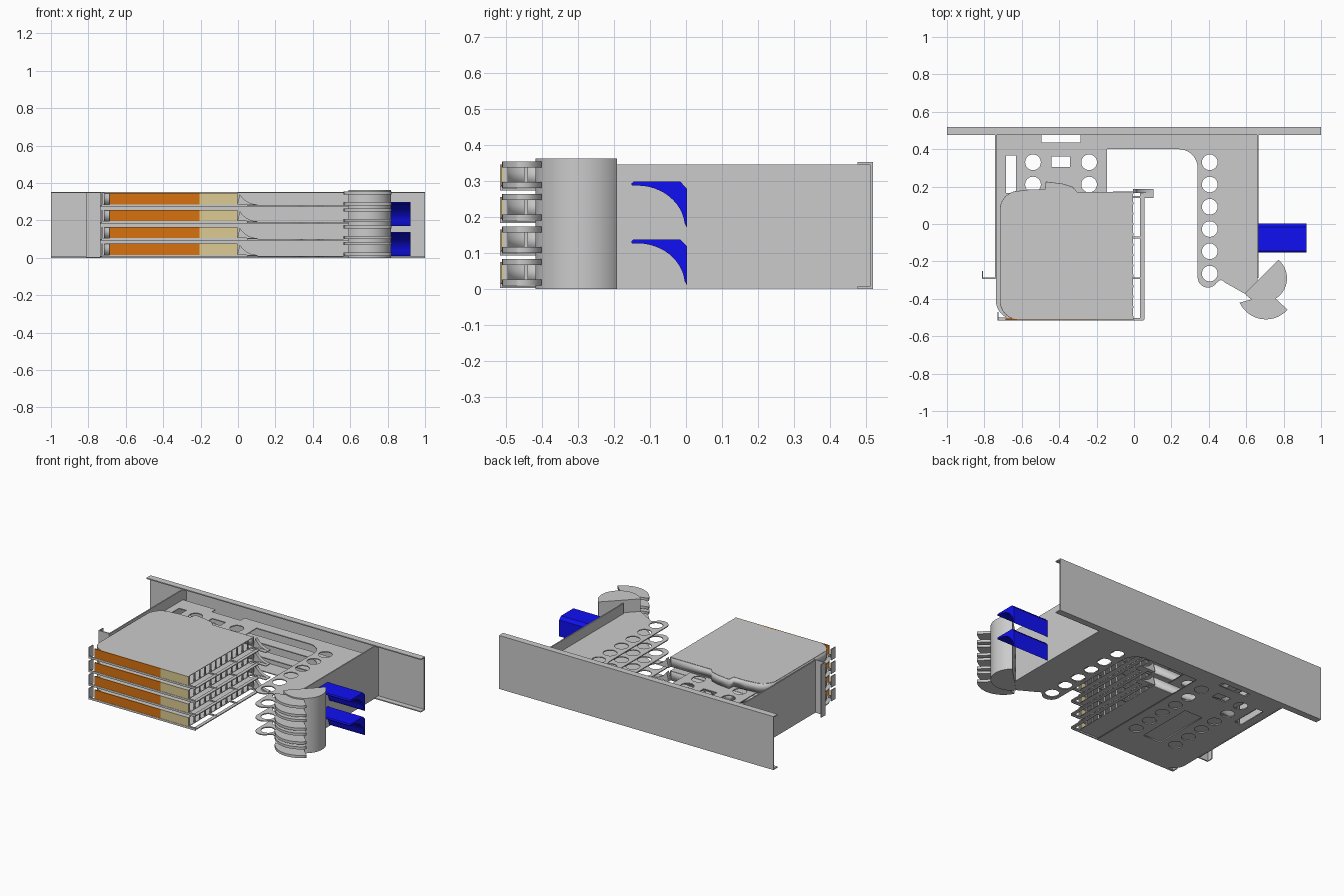
import bpy, bmesh
from math import sin, cos, radians
from mathutils import Matrix

if "Cube" in bpy.data.objects:
    bpy.data.objects.remove(bpy.data.objects["Cube"])

LEVELS = [0.006 + 0.09 * k for k in range(4)]


def material(name, rgb):
    m = bpy.data.materials.new(name)
    m.diffuse_color = (*rgb, 1)
    m.use_nodes = True
    m.node_tree.nodes["Principled BSDF"].inputs["Base Color"].default_value = m.diffuse_color
    return m


ORANGE = material("orange", (0.68, 0.17, 0.005))
BEIGE = material("beige", (0.72, 0.60, 0.29))
BLUE = material("blue", (0.005, 0.005, 0.9))


def add(name, mesh, mat=None):
    ob = bpy.data.objects.new(name, mesh)
    bpy.context.collection.objects.link(ob)
    if mat:
        mesh.materials.append(mat)
    return ob


def smooth(ob):
    bpy.ops.object.select_all(action='DESELECT')
    ob.select_set(True)
    bpy.context.view_layer.objects.active = ob
    bpy.ops.object.shade_smooth_by_angle(angle=radians(30))


def boxes(name, spans, mat=None):
    # spans are (x0, x1, y0, y1, z0, z1)
    bm = bmesh.new()
    for x0, x1, y0, y1, z0, z1 in spans:
        mx = Matrix.Translation(((x0 + x1) / 2, (y0 + y1) / 2, (z0 + z1) / 2)) \
            @ Matrix.Diagonal((x1 - x0, y1 - y0, z1 - z0, 1))
        bmesh.ops.create_cube(bm, size=1, matrix=mx)
    me = bpy.data.meshes.new(name)
    bm.to_mesh(me)
    bm.free()
    return add(name, me, mat)


def arc(cx, cy, r, a0, a1, n=10):
    return [(cx + r * cos(radians(a0 + (a1 - a0) * i / n)),
             cy + r * sin(radians(a0 + (a1 - a0) * i / n))) for i in range(n + 1)]


def rect(x0, x1, y0, y1):
    return [(x0, y0), (x1, y0), (x1, y1), (x0, y1)]


def plate(name, loops, z0, z1):
    # flat sheet; loops after the first are holes
    cu = bpy.data.curves.new(name, 'CURVE')
    cu.dimensions = '2D'
    cu.fill_mode = 'BOTH'
    cu.extrude = (z1 - z0) / 2
    for loop in loops:
        s = cu.splines.new('POLY')
        s.points.add(len(loop) - 1)
        for p, (x, y) in zip(s.points, loop):
            p.co = (x, y, 0, 1)
        s.use_cyclic_u = True
    tmp = bpy.data.objects.new(name + "_tmp", cu)
    bpy.context.collection.objects.link(tmp)
    bpy.context.view_layer.update()
    me = bpy.data.meshes.new_from_object(tmp)
    bpy.data.objects.remove(tmp)
    me.materials.clear()
    me.transform(Matrix.Translation((0, 0, (z0 + z1) / 2)))
    return add(name, me)


def prism(name, pts, to3d, d0, d1, mat=None):
    # solid prism from a profile, to3d maps (u, v, depth) to space
    bm = bmesh.new()
    a = [bm.verts.new(to3d(u, v, d0)) for u, v in pts]
    b = [bm.verts.new(to3d(u, v, d1)) for u, v in pts]
    bm.faces.new(a)
    bm.faces.new(b[::-1])
    for i in range(len(pts)):
        j = (i + 1) % len(pts)
        bm.faces.new((a[i], b[i], b[j], a[j]))
    bmesh.ops.recalc_face_normals(bm, faces=bm.faces)
    me = bpy.data.meshes.new(name)
    bm.to_mesh(me)
    bm.free()
    return add(name, me, mat)


def wall(name, pts, z0, z1, t=0.005):
    # upright sheet following an open path
    n = len(pts)
    me = bpy.data.meshes.new(name)
    me.from_pydata([(x, y, z0) for x, y in pts] + [(x, y, z1) for x, y in pts], [],
                   [(i, i + 1, n + i + 1, n + i) for i in range(n - 1)])
    ob = add(name, me)
    mod = ob.modifiers.new("thickness", 'SOLIDIFY')
    mod.thickness = t
    mod.offset = 0
    return ob


# back channel with top and bottom flanges
boxes("back_channel", [(-1, 1, 0.510, 0.518, 0, 0.352),
                       (-1, 1, 0.475, 0.512, 0, 0.007),
                       (-1, 1, 0.475, 0.512, 0.345, 0.352)])

# side walls, with the folded mounting ear on the left one
boxes("left_wall", [(-0.742, -0.734, -0.29, 0.512, 0.002, 0.346),
                    (-0.812, -0.734, -0.294, -0.286, 0.002, 0.350),
                    (-0.812, -0.806, -0.29, -0.25, 0.002, 0.350)])
boxes("right_wall", [(0.657, 0.665, -0.29, 0.512, 0.002, 0.346)])

# shelf outline and its holes
row = [0.33 - 0.119 * i for i in range(6)]
shelf = ([(-0.738, 0.475), (-0.495, 0.475), (-0.495, 0.435), (-0.285, 0.435), (-0.285, 0.475),
          (0.66, 0.475), (0.66, -0.33), (0.59, -0.372)]
         + [(0.49, -0.315)] + arc(0.465, -0.32, 0.02, 20, 160, 6)
         + arc(0.395, -0.285, 0.055, -30, -180)
         + arc(0.24, 0.30, 0.10, 0, 90) + [(-0.145, 0.40), (-0.145, -0.51)]
         + arc(-0.638, -0.41, 0.10, 270, 180))
holes = [arc(x, y, 0.042, 0, 345, 23) for x in (0.405, -0.54, -0.24) for y in row]
holes += [rect(-0.685, -0.632, 0.165, 0.365), rect(-0.44, -0.342, 0.305, 0.36),
          rect(-0.455, -0.325, -0.30, 0.08)]

# cassette cover outline, from back right round to front left
rim = ([(-0.005, 0.17), (-0.305, 0.17), (-0.33, 0.197), (-0.38, 0.213), (-0.47, 0.225),
        (-0.475, 0.182), (-0.56, 0.182)]
       + arc(-0.615, 0.075, 0.10, 90, 180) + arc(-0.615, -0.41, 0.10, 180, 270))
cover = rim + [(-0.005, -0.51)]
fan = arc(0.705, -0.355, 0.155, 205, 318, 14) + [(0.76, -0.40), (0.64, -0.40)]

for k, z in enumerate(LEVELS, 1):
    top = z + 0.069
    plate(f"shelf_{k}", [shelf] + holes, z - 0.003, z + 0.003)
    # cassette body
    plate(f"cassette_floor_{k}", [cover], z + 0.006, z + 0.010)
    plate(f"cassette_cover_{k}", [cover], top - 0.004, top)
    smooth(wall(f"cassette_wall_{k}", rim, z + 0.008, top - 0.002))
    # front sill and coloured label panels
    boxes(f"front_sill_{k}", [(-0.73, 0.05, -0.515, -0.507, z - 0.003, z + 0.010),
                              (-0.73, -0.724, -0.515, -0.47, z - 0.003, top),
                              (-0.73, -0.60, -0.510, -0.500, z - 0.003, z + 0.003)])
    boxes(f"orange_panel_{k}", [(-0.687, -0.205, -0.513, -0.505, z + 0.010, top)], ORANGE)
    boxes(f"beige_panel_{k}", [(-0.205, -0.003, -0.513, -0.505, z + 0.010, top)], BEIGE)
    # open port row on the right side
    ports = [(-0.010, -0.004, y, y + 0.012, z + 0.008, top)
             for y in [-0.505 + 0.0555 * i for i in range(13)]]
    boxes(f"port_row_{k}", ports)
    # outer cable rail with cross bars
    rail = [(0.033, 0.055, -0.51, 0.165, z + 0.004, z + 0.010)]
    rail += [(-0.008, 0.045, y - 0.005, y + 0.005, z + 0.004, z + 0.012)
             for y in (0.145, -0.072, -0.29, -0.507)]
    boxes(f"cable_rail_{k}", rail)
    # curved latch behind the rail
    latch = [(-0.005, z + 0.004), (0.105, z + 0.004), (0.105, z + 0.009)] \
        + arc(0.105, z + 0.119, 0.11, 270, 210, 6)
    prism(f"latch_{k}", latch, lambda u, v, d: (u, d, v), 0.165, 0.188)
    boxes(f"latch_tip_{k}", [(0.055, 0.105, 0.140, 0.170, z + 0.004, z + 0.009)])
    # cable guide blades in front of the drum
    plate(f"lower_guide_{k}", [fan], z + 0.004, z + 0.021)
    plate(f"upper_guide_{k}", [fan], z + 0.061, z + 0.078)

# half round cable drum
drum = prism("cable_drum", arc(0.690, -0.290, 0.128, -140, 50, 32),
             lambda u, v, d: (u, v, d), 0, 0.362)
smooth(drum)

# blue cable hooks with a hollow curved underside
for k, z in enumerate((0.010, 0.170), 1):
    hook = [(0.003, z), (0.003, z + 0.108), (-0.016, z + 0.128), (-0.145, z + 0.128),
            (-0.152, z + 0.122), (-0.150, z + 0.117)]
    hook += [(-0.135 + 0.132 * sin(radians(a)), z + 0.117 * cos(radians(a)))
             for a in range(0, 86, 7)]
    smooth(prism(f"cable_hook_{k}", hook, lambda u, v, d: (d, u, v), 0.665, 0.922, BLUE))
